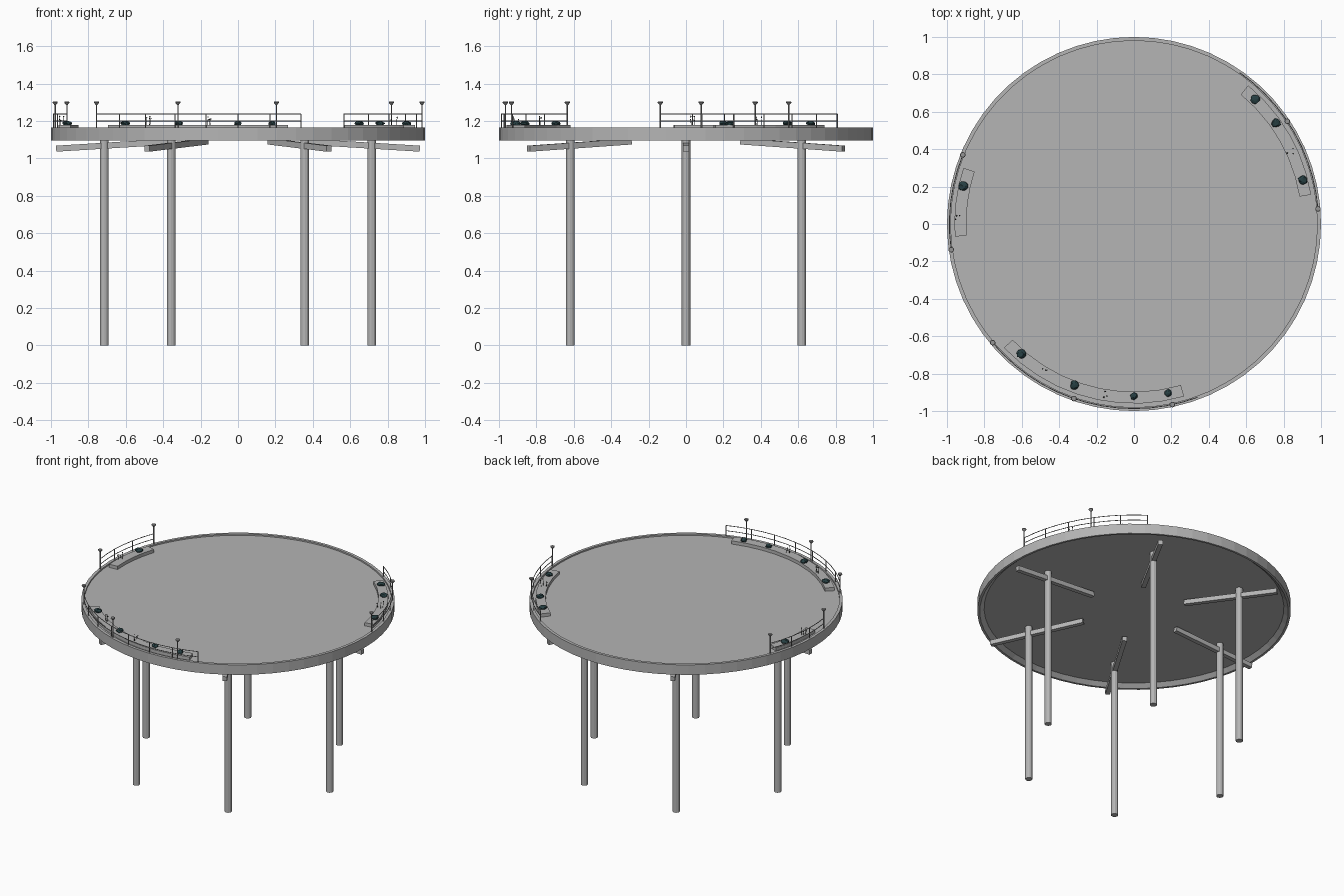
import bpy, bmesh, random
from math import radians, sin, cos, pi
from mathutils import Vector, Matrix

random.seed(4)
if "Cube" in bpy.data.objects:
    bpy.data.objects.remove(bpy.data.objects["Cube"])


def material(name, rgb):
    m = bpy.data.materials.new(name)
    m.use_nodes = True
    m.diffuse_color = (*rgb, 1)
    m.node_tree.nodes["Principled BSDF"].inputs["Base Color"].default_value = (*rgb, 1)
    return m


CONCRETE = material("concrete grey", (0.46, 0.46, 0.46))
METAL = material("railing grey", (0.3, 0.3, 0.3))
LEAF = material("dark teal foliage", (0.02, 0.05, 0.055))
STEM = material("dark stem", (0.03, 0.035, 0.03))


def polar(r, deg, z):
    return Vector((r * cos(radians(deg)), r * sin(radians(deg)), z))


def finish(bm, name, mat):
    bmesh.ops.recalc_face_normals(bm, faces=bm.faces)
    mesh = bpy.data.meshes.new(name)
    bm.to_mesh(mesh)
    bm.free()
    mesh.materials.append(mat)
    ob = bpy.data.objects.new(name, mesh)
    bpy.context.collection.objects.link(ob)
    return ob


def rod(bm, a, b, r1, r2=None, sides=6):
    """Cylinder or cone between two points."""
    d = b - a
    rot = d.to_track_quat('Z', 'Y').to_matrix().to_4x4()
    bmesh.ops.create_cone(bm, cap_ends=True, segments=sides, radius1=r1,
                          radius2=r1 if r2 is None else r2, depth=d.length,
                          matrix=Matrix.Translation((a + b) / 2) @ rot)


def arc_sweep(name, profile, start, end, steps, mat):
    """Sweep a closed (radius, z) profile around the z axis."""
    bm = bmesh.new()
    rings = [[bm.verts.new(polar(r, start + (end - start) * i / steps, z)) for r, z in profile]
             for i in range(steps + 1)]
    n = len(profile)
    for p, q in zip(rings, rings[1:]):
        for k in range(n):
            bm.faces.new((p[k], p[(k + 1) % n], q[(k + 1) % n], q[k]))
    if end - start < 360:
        bm.faces.new(rings[0])
        bm.faces.new(rings[-1])
    else:
        bmesh.ops.remove_doubles(bm, verts=bm.verts, dist=1e-5)
    return finish(bm, name, mat)


# Round deck slab and raised rim with sloped inner underside
DECK, RIM, UNDER, LOW = 1.155, 1.165, 1.12, 1.095
bm = bmesh.new()
bmesh.ops.create_cone(bm, cap_ends=True, segments=60, radius1=0.97, radius2=0.97,
                      depth=DECK - UNDER, matrix=Matrix.Translation((0, 0, (DECK + UNDER) / 2)))
finish(bm, "deck", CONCRETE)
arc_sweep("rim", [(0.98, DECK), (0.98, RIM), (1, RIM), (1, LOW), (0.985, LOW),
                  (0.957, UNDER), (0.957, DECK)], 0, 360, 60, CONCRETE)

# Six columns, each with a sloped radial beam
for i in range(6):
    ang = i * 60
    bm = bmesh.new()
    rod(bm, polar(0.715, ang, 0), polar(0.715, ang, UNDER + 0.01), 0.023, sides=12)
    finish(bm, f"column_{i + 1}", CONCRETE)
    bm = bmesh.new()
    bmesh.ops.create_cube(bm, size=1, matrix=Matrix.Diagonal((0.63, 0.03, 0.032, 1)))
    bmesh.ops.transform(bm, verts=bm.verts, matrix=Matrix.Rotation(radians(ang), 4, 'Z')
                        @ Matrix.Translation((0.658, 0, 1.071))
                        @ Matrix.Rotation(radians(3.5), 4, 'Y'))
    finish(bm, f"beam_{i + 1}", CONCRETE)


# Curved planters
for name, a, b, steps in (("right", 161.8, 184, 4), ("left", 9.4, 50.5, 6), ("front", 223.6, 286.2, 9)):
    arc_sweep(f"planter_{name}", [(0.897, DECK - 0.005), (0.897, 1.178), (0.96, 1.178),
                                  (0.96, DECK - 0.005)], a, b, steps, CONCRETE)


# Railings: posts every ten degrees, with a top and a middle rail
RAIL = 0.987
for name, a, b in (("right", 158, 188), ("left", 5, 55), ("front", 220, 290)):
    bm = bmesh.new()
    for deg in range(a, b + 1, 10):
        rod(bm, polar(RAIL, deg, DECK), polar(RAIL, deg, 1.237), 0.003)
    for z in (1.2, 1.237):
        for deg in range(a, b, 5):
            rod(bm, polar(RAIL, deg, z), polar(RAIL, deg + 5, z), 0.0025)
    finish(bm, f"railing_{name}", METAL)

# Lamp posts with funnel heads
for i, deg in enumerate((4.7, 33.8, 158, 188, 220, 251, 282)):
    bm = bmesh.new()
    rod(bm, polar(RAIL, deg, DECK), polar(RAIL, deg, 1.29), 0.0035)
    rod(bm, polar(RAIL, deg, 1.285), polar(RAIL, deg, 1.298), 0.004, 0.015, 10)
    rod(bm, polar(RAIL, deg, 1.298), polar(RAIL, deg, 1.304), 0.015, 0.013, 10)
    finish(bm, f"lamp_{i + 1}", METAL)

# Low rounded bushes
for i, (r, deg) in enumerate(((0.93, 45.9), (0.932, 35.4), (0.934, 14.6), (0.936, 167.5),
                              (0.921, 229), (0.917, 249.8), (0.92, 270), (0.922, 281.4))):
    bm = bmesh.new()
    bmesh.ops.create_icosphere(bm, subdivisions=2, radius=1)
    for v in bm.verts:
        v.co *= random.uniform(0.8, 1.1)
    size = 0.021 if deg > 265 else 0.026
    bmesh.ops.transform(bm, verts=bm.verts, matrix=Matrix.Translation(polar(r, deg, 1.186))
                        @ Matrix.Diagonal((size, size, 0.014, 1)))
    finish(bm, f"bush_{i + 1}", LEAF)

# Sparse upright plants: thin stems with tiny leaves
for i, (r, deg) in enumerate(((0.92, 25), (0.94, 177.4), (0.924, 238.7), (0.924, 260))):
    bm = bmesh.new()
    for k in range(4):
        base = polar(r, deg, 1.175)
        off = Vector((random.uniform(-1, 1), random.uniform(-1, 1), 0)) * 0.016
        tip = base + off * 1.2 + Vector((0, 0, random.uniform(0.025, 0.05)))
        rod(bm, base + off, tip, 0.0012, sides=4)
        bmesh.ops.create_icosphere(bm, subdivisions=1, radius=0.004,
                                   matrix=Matrix.Translation(tip))
    finish(bm, f"plant_{i + 1}", STEM)
